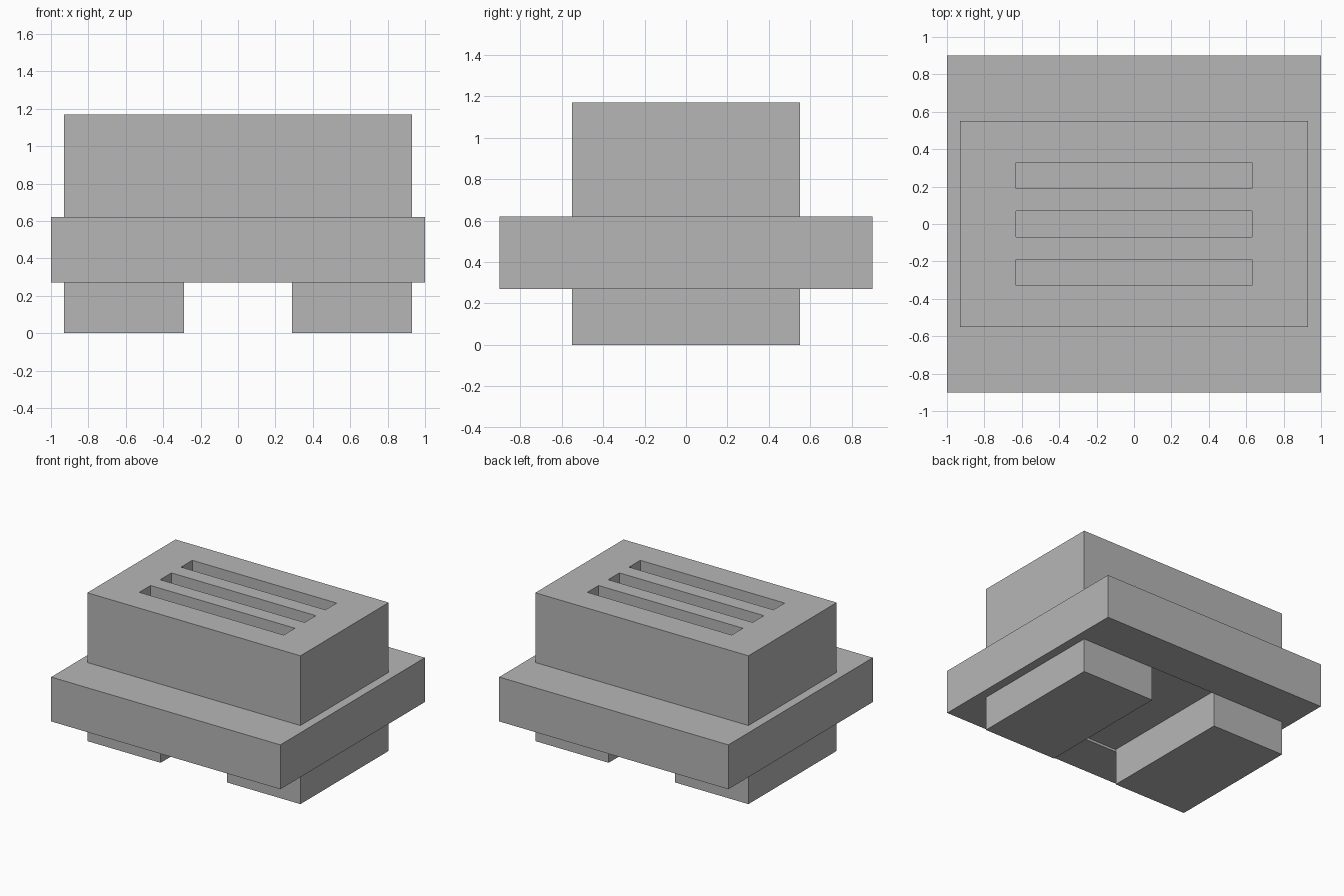
import bpy

default = bpy.data.objects.get("Cube")
if default:
    bpy.data.objects.remove(default, do_unlink=True)

grey = bpy.data.materials.new("plain grey")
grey.use_nodes = True
colour = (0.47, 0.47, 0.47, 1)
grey.diffuse_color = colour
grey.node_tree.nodes["Principled BSDF"].inputs["Base Color"].default_value = colour


def box(name, x, y, z):
    """Box spanning the given (low, high) ranges."""
    spans = (x, y, z)
    bpy.ops.mesh.primitive_cube_add(size=1, location=[(a + b) / 2 for a, b in spans])
    ob = bpy.context.object
    ob.name = name
    ob.scale = [b - a for a, b in spans]
    bpy.ops.object.transform_apply(location=False, rotation=False, scale=True)
    ob.data.materials.append(grey)
    return ob


def cut(target, cutter):
    cutter.hide_render = True
    cutter.hide_viewport = True
    cutter.display_type = 'WIRE'
    mod = target.modifiers.new(cutter.name, 'BOOLEAN')
    mod.operation = 'DIFFERENCE'
    mod.solver = 'EXACT'
    mod.object = cutter


half_depth = 0.55
gap = 0.29

# Wide middle plate with a shallow recess underneath, between the feet
plate = box("middle_plate", (-1, 1), (-0.9, 0.9), (0.27, 0.62))
cut(plate, box("recess_cutter", (-gap, gap), (-half_depth, half_depth), (0.2, 0.29)))

# Upper block with three long slots in its top
body = box("upper_block", (-0.93, 0.93), (-half_depth, half_depth), (0.61, 1.17))
for i in (-1, 0, 1):
    y = i * 0.26
    cut(body, box(f"slot_cutter_{i + 2}", (-0.63, 0.63), (y - 0.07, y + 0.07), (1.02, 1.3)))

# Two feet
box("left_foot", (gap, 0.93), (-half_depth, half_depth), (0, 0.27))
box("right_foot", (-0.93, -gap), (-half_depth, half_depth), (0, 0.27))
